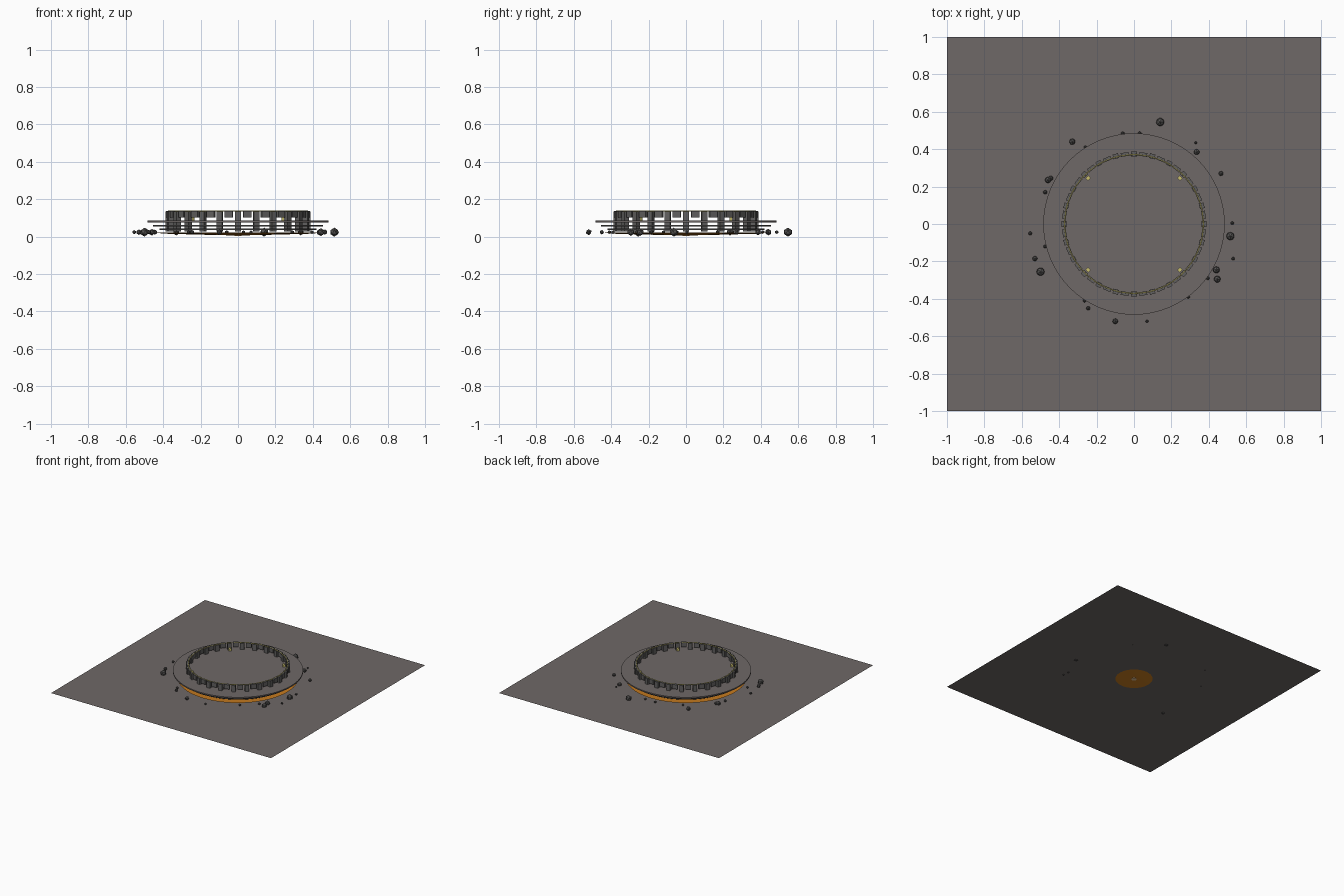
import bpy
import bmesh
import math
from mathutils import Matrix, Vector

cube = bpy.data.objects.get("Cube")
if cube:
    bpy.data.objects.remove(cube, do_unlink=True)


def material(name, r, g, b):
    mat = bpy.data.materials.new(name)
    mat.use_nodes = True
    mat.diffuse_color = (r, g, b, 1)
    mat.node_tree.nodes["Principled BSDF"].inputs["Base Color"].default_value = (r, g, b, 1)
    return mat


ground_stone = material("warm grey stone", .158, .139, .135)
post_stone = material("grey stone", .12, .117, .115)
dark_stone = material("dark stone", .09, .087, .085)
lava_orange = material("lava orange", .6, .21, .015)
hot_core = material("pale orange", .8, .55, .3)
gold = material("pale gold", .6, .53, .16)

GROUND = .009


def finish(name, bm, mat):
    mesh = bpy.data.meshes.new(name)
    bm.to_mesh(mesh)
    bm.free()
    mesh.materials.append(mat)
    obj = bpy.data.objects.new(name, mesh)
    bpy.context.collection.objects.link(obj)
    return obj


def smooth(obj):
    bpy.ops.object.select_all(action='DESELECT')
    obj.select_set(True)
    bpy.context.view_layer.objects.active = obj
    bpy.ops.object.shade_smooth_by_angle()


def disc(name, radius, z, thickness, mat):
    bm = bmesh.new()
    bmesh.ops.create_cone(bm, cap_ends=True, segments=64, radius1=radius, radius2=radius,
                          depth=thickness, matrix=Matrix.Translation((0, 0, z)))
    smooth(finish(name, bm, mat))


def lathe(name, profile, mat):
    """Spin an open or closed (radius, z) profile around the vertical axis."""
    bm = bmesh.new()
    verts = [bm.verts.new((r, 0, z)) for r, z in profile]
    edges = [bm.edges.new(pair) for pair in zip(verts, verts[1:])]
    bmesh.ops.spin(bm, geom=verts + edges, axis=(0, 0, 1), cent=(0, 0, 0),
                   angle=math.tau, steps=64)
    bmesh.ops.remove_doubles(bm, verts=bm.verts, dist=.0001)
    bmesh.ops.recalc_face_normals(bm, faces=bm.faces)
    smooth(finish(name, bm, mat))


def ring_of_boxes(name, count, offset, radius, size, z, mat):
    """Boxes set evenly around a circle, each facing outwards."""
    bm = bmesh.new()
    for i in range(count):
        turn = Matrix.Rotation(math.tau * (i + offset) / count, 4, 'Z')
        place = turn @ Matrix.Translation((radius, 0, z))
        bmesh.ops.create_cube(bm, size=1, matrix=place @ Matrix.Diagonal((*size, 1)))
    finish(name, bm, mat)


# Flat square of ground
bm = bmesh.new()
bmesh.ops.create_grid(bm, x_segments=1, y_segments=1, size=1,
                      matrix=Matrix.Translation((0, 0, GROUND)))
finish("ground", bm, ground_stone)

# Shallow lava pool whose middle dips just below the ground
lathe("lava_pool", [(0, .006), (.14, GROUND), (.4, .016), (.45, .023)], lava_orange)
disc("lava_core", .02, .005, .004, hot_core)

# Stacked platform tiers, widening upwards
disc("lower_tier", .42, .04, .008, dark_stone)
disc("middle_tier", .455, .059, .008, dark_stone)
disc("upper_tier", .485, .08, .01, ground_stone)

# Crown of posts with short blocks between them
ring_of_boxes("posts", 24, 0, .375, (.026, .03, .108), .081, post_stone)
ring_of_boxes("crown_blocks", 24, .5, .375, (.02, .043, .036), .12, post_stone)

# Thin gold band let into the crown's top, and four studs inside it
band = [(.371 + .003 * math.cos(a), .1365 + .003 * math.sin(a))
        for a in (math.tau * i / 8 for i in range(9))]
lathe("gold_band", band, gold)
ring_of_boxes("gold_studs", 4, .5, .347, (.019, .019, .019), .094, gold)

# Loose rocks resting on the ground: x, y, radius
rocks = [
    (.14, .545, .024), (-.33, .44, .018), (.33, .435, .008), (.335, .385, .017),
    (.465, .27, .014), (-.46, .235, .018), (-.475, .17, .012), (-.445, .245, .014),
    (-.555, -.05, .011), (-.53, -.185, .015), (-.5, -.255, .024), (.515, -.065, .024),
    (.525, .005, .01), (.53, -.185, .01), (.44, -.245, .02), (.445, -.295, .02),
    (.395, -.29, .01), (-.245, -.45, .012), (-.265, -.41, .01), (-.1, -.52, .016),
    (.07, -.52, .009), (-.06, .485, .01), (.03, .485, .01), (-.26, .41, .01),
    (.29, -.39, .01), (-.475, -.12, .01),
]
bm = bmesh.new()
for i, (x, y, radius) in enumerate(rocks):
    place = Matrix.Translation(Vector((x, y, .024))) @ Matrix.Rotation(i, 4, 'Z')
    bmesh.ops.create_icosphere(bm, subdivisions=1, radius=radius, matrix=place)
finish("loose_rocks", bm, dark_stone)
